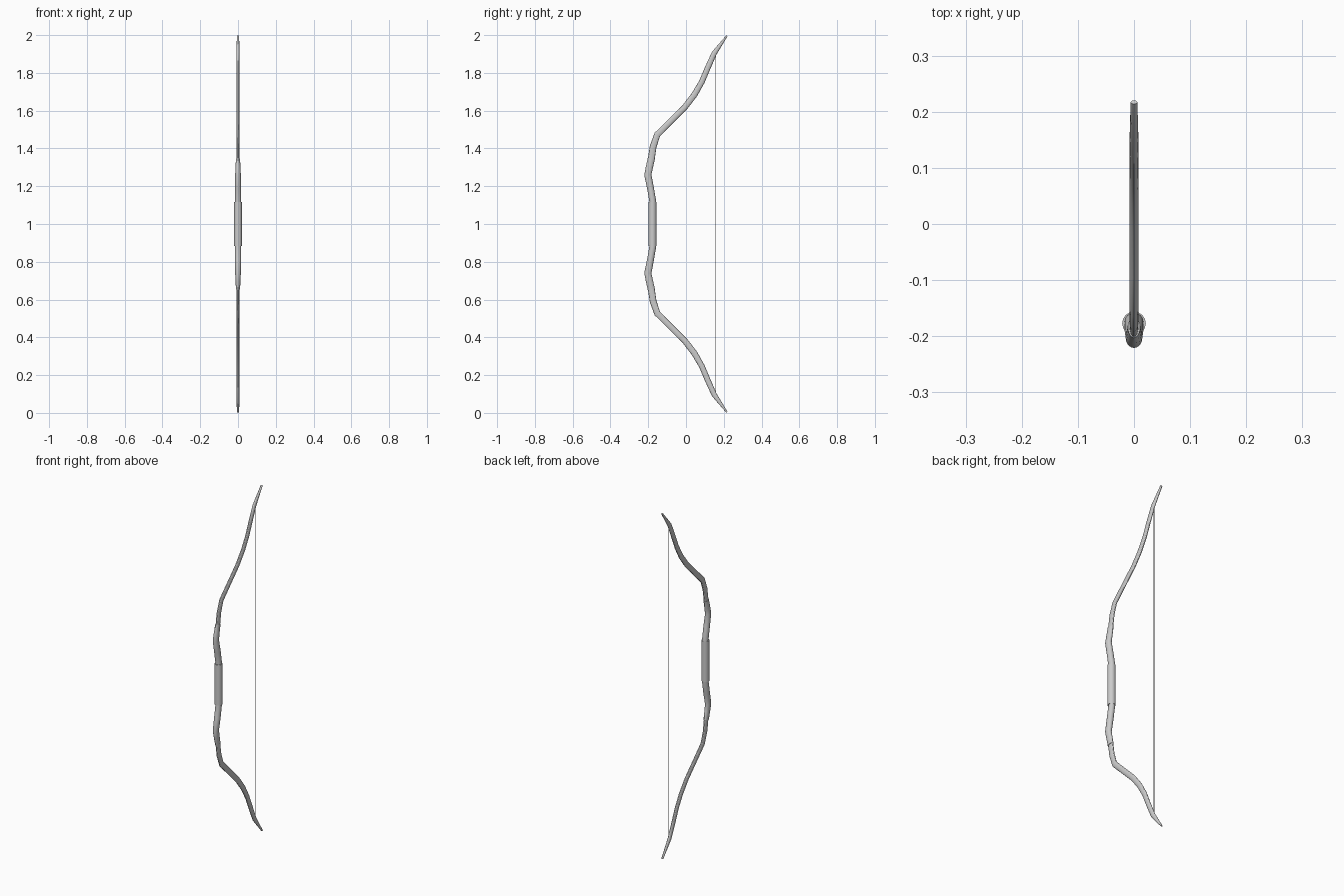
import bpy, bmesh, math

if "Cube" in bpy.data.objects:
    bpy.data.objects.remove(bpy.data.objects["Cube"])

SIDES = 16


def sweep(name, pts, mirror=True):
    """Elliptical tube along a y-z path; pts = (y, z, half width x, half depth). Mirrored about z = 1."""
    bm = bmesh.new()
    rings = []
    for i, (y, z, rx, rd) in enumerate(pts):
        a, b = pts[max(i - 1, 0)], pts[min(i + 1, len(pts) - 1)]
        ty, tz = b[0] - a[0], b[1] - a[1]
        length = math.hypot(ty, tz)
        ny, nz = tz / length, -ty / length
        ring = []
        for k in range(SIDES):
            t = 2 * math.pi * k / SIDES
            d = rd * math.sin(t)
            ring.append(bm.verts.new((rx * math.cos(t), y + ny * d, z - 1 + nz * d)))
        rings.append(ring)
    for r0, r1 in zip(rings, rings[1:]):
        for k in range(SIDES):
            j = (k + 1) % SIDES
            bm.faces.new((r0[k], r0[j], r1[j], r1[k]))
    bm.faces.new(rings[0])
    bm.faces.new(rings[-1])
    bmesh.ops.recalc_face_normals(bm, faces=bm.faces)
    me = bpy.data.meshes.new(name)
    bm.to_mesh(me)
    bm.free()
    ob = bpy.data.objects.new(name, me)
    bpy.context.collection.objects.link(ob)
    ob.location.z = 1
    if mirror:
        m = ob.modifiers.new("mirror", 'MIRROR')
        m.use_axis = (False, False, True)
    bpy.context.view_layer.objects.active = ob
    for o in bpy.context.selected_objects:
        o.select_set(False)
    ob.select_set(True)
    bpy.ops.object.shade_smooth_by_angle(angle=math.radians(30))
    return ob


# limbs: recurved outer arms with pointed tips
sweep("limbs", [
    (-0.184, 1.34, 0.008, 0.018),
    (-0.174, 1.41, 0.008, 0.018),
    (-0.152, 1.473, 0.008, 0.017),
    (-0.085, 1.54, 0.008, 0.016),
    (-0.005, 1.62, 0.008, 0.016),
    (0.045, 1.685, 0.008, 0.016),
    (0.085, 1.755, 0.008, 0.015),
    (0.112, 1.82, 0.008, 0.015),
    (0.150, 1.905, 0.008, 0.014),
    (0.217, 1.997, 0.006, 0.004)])

# riser: wider middle section running through the grip
sweep("riser", [
    (-0.175, 1.06, 0.017, 0.018),
    (-0.176, 1.12, 0.017, 0.018),
    (-0.188, 1.19, 0.017, 0.018),
    (-0.202, 1.26, 0.015, 0.019),
    (-0.194, 1.30, 0.013, 0.019),
    (-0.184, 1.345, 0.011, 0.019)])

# grip: straight cylinder
sweep("grip", [(-0.177, 0.883, 0.021, 0.021), (-0.177, 1.117, 0.021, 0.021)], mirror=False)

# string: thin vertical cord between the limb tips
sweep("string", [(0.158, 0.09, 0.0015, 0.0015), (0.158, 1.91, 0.0015, 0.0015)], mirror=False)
